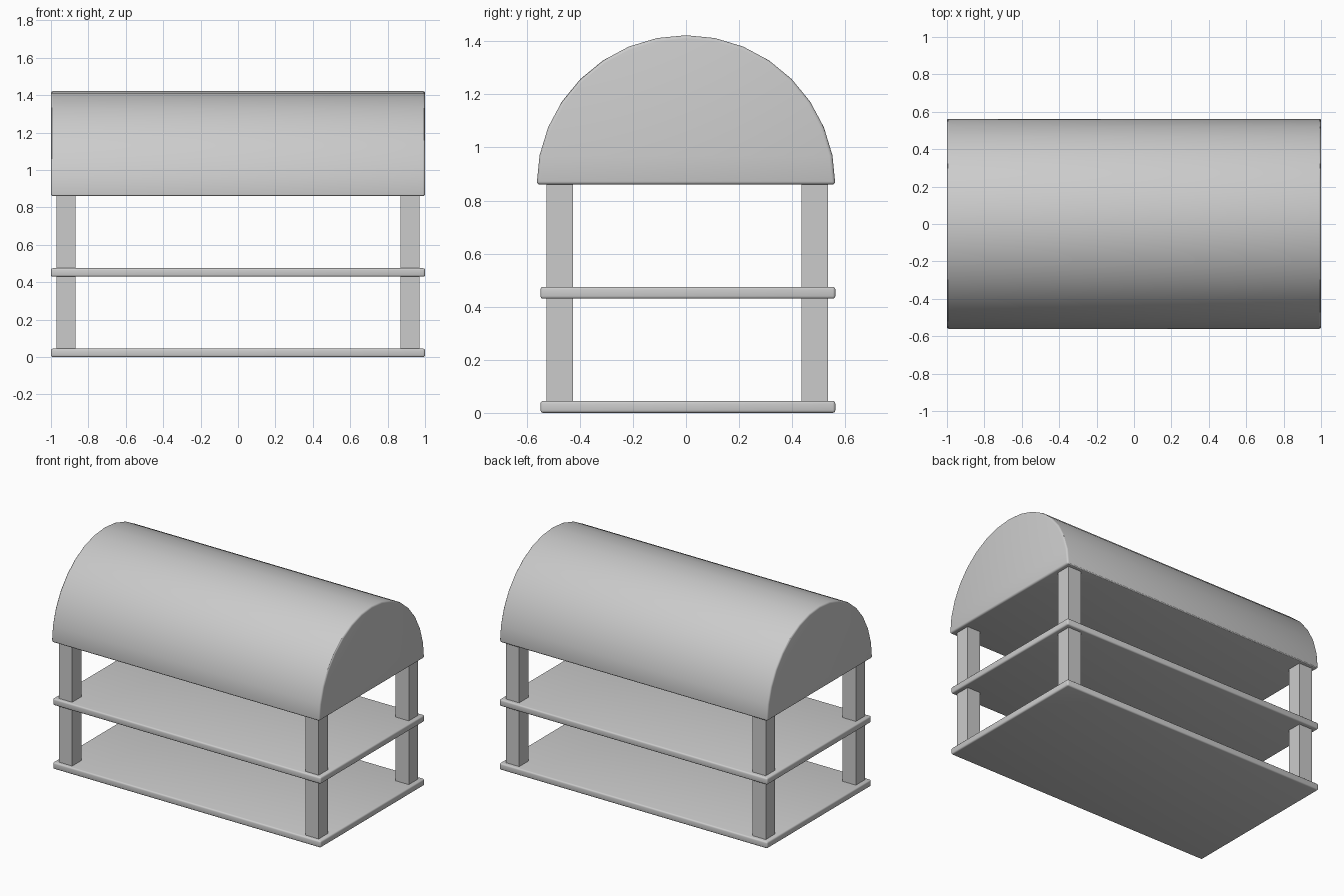
import bpy, bmesh
from math import sin, cos, pi, radians

if "Cube" in bpy.data.objects:
    bpy.data.objects.remove(bpy.data.objects["Cube"])


def finish(obj, bevel=0.0):
    """Round the hard edges and smooth the shading."""
    bpy.ops.object.select_all(action='DESELECT')
    obj.select_set(True)
    bpy.context.view_layer.objects.active = obj
    if bevel:
        mod = obj.modifiers.new("edge_rounding", 'BEVEL')
        mod.width = bevel
        mod.segments = 3
        mod.limit_method = 'ANGLE'
        mod.angle_limit = radians(30)
        bpy.ops.object.modifier_apply(modifier=mod.name)
    bpy.ops.object.shade_smooth_by_angle(angle=radians(30))


def box(name, lo, hi, bevel=0.0):
    """Box between two opposite corners."""
    bpy.ops.mesh.primitive_cube_add(size=1)
    obj = bpy.context.object
    obj.name = name
    for v in obj.data.vertices:
        v.co = [(a + b) / 2 + c * (b - a) for a, b, c in zip(lo, hi, v.co)]
    finish(obj, bevel)
    return obj


# Base board and middle shelf
for name, z in (("base_board", 0.0), ("middle_shelf", 0.43)):
    box(name, (-1, -0.548, z), (1, 0.5625, z + 0.045), 0.01)

# Four corner posts
for side, x in (("left", -0.92), ("right", 0.92)):
    for end, y in (("front", -0.475), ("back", 0.485)):
        box(f"{end}_{side}_post", (x - 0.05, y - 0.05, 0.03),
            (x + 0.05, y + 0.05, 0.87))

# Half-round solid roof, extruded along x
R, Z, SEGMENTS = 0.5625, 0.86, 16
bm = bmesh.new()
arc = [(R * cos(pi * i / SEGMENTS), Z + R * sin(pi * i / SEGMENTS))
       for i in range(SEGMENTS + 1)]
end_face = bm.faces.new([bm.verts.new((-1, y, z)) for y, z in arc])
res = bmesh.ops.extrude_face_region(bm, geom=[end_face], use_keep_orig=True)
bmesh.ops.translate(bm, vec=(2, 0, 0),
                    verts=[g for g in res["geom"] if isinstance(g, bmesh.types.BMVert)])
bmesh.ops.recalc_face_normals(bm, faces=bm.faces)
mesh = bpy.data.meshes.new("barrel_roof")
bm.to_mesh(mesh)
bm.free()
roof = bpy.data.objects.new("barrel_roof", mesh)
bpy.context.collection.objects.link(roof)
finish(roof, 0.012)
